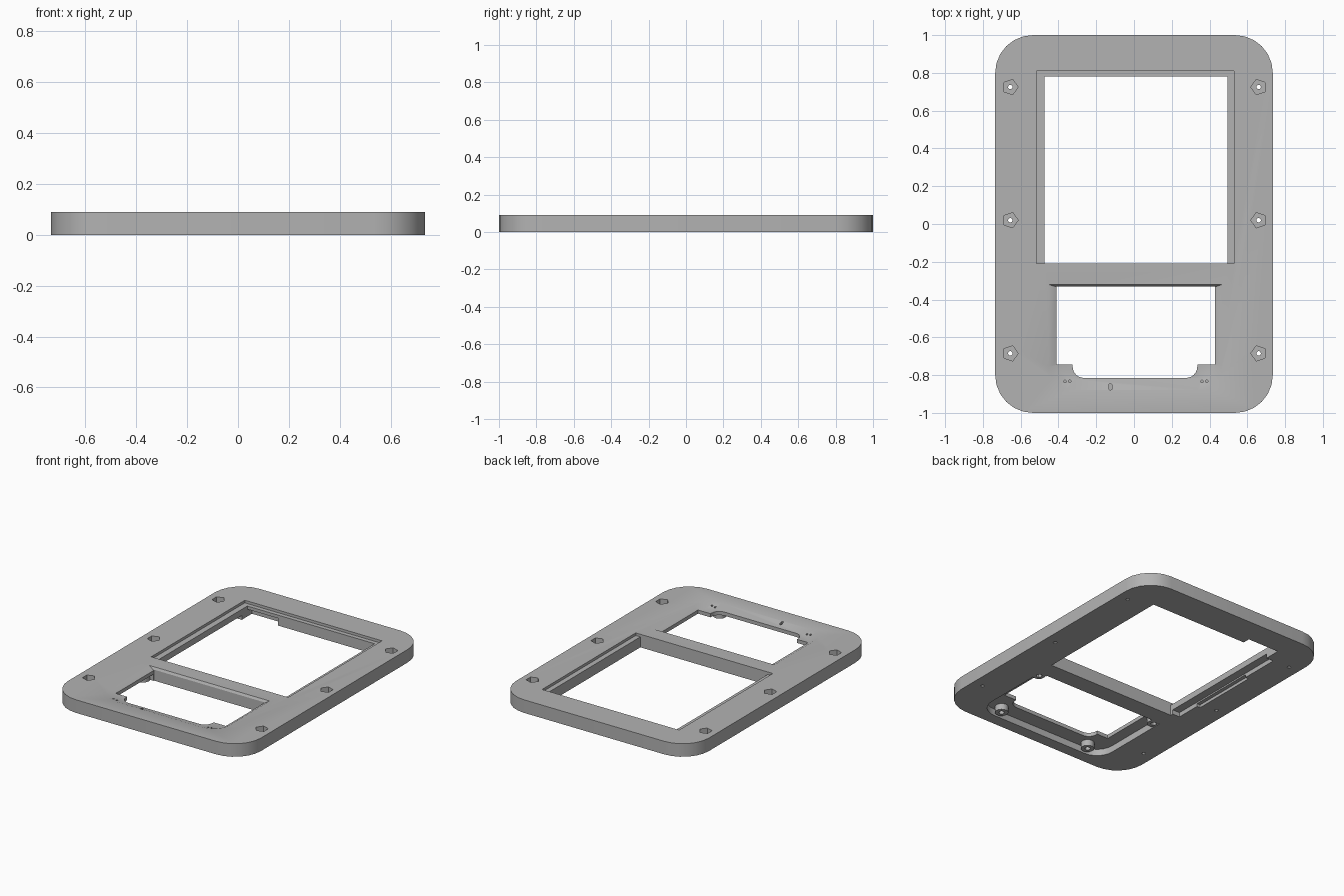
import bpy, bmesh, math

default = bpy.data.objects.get("Cube")
if default:
    bpy.data.objects.remove(default, do_unlink=True)

THICK = 0.09

grey = bpy.data.materials.new("plain_grey")
grey.use_nodes = True
COLOUR = (0.45, 0.45, 0.45, 1)
grey.diffuse_color = COLOUR
grey.node_tree.nodes["Principled BSDF"].inputs["Base Color"].default_value = COLOUR


def arc(cx, cy, r, start, end, steps):
    return [(cx + r * math.cos(math.radians(start + (end - start) * i / steps)),
             cy + r * math.sin(math.radians(start + (end - start) * i / steps)))
            for i in range(steps + 1)]


def rounded(x0, x1, y0, y1, front, back, steps=6):
    """Counter-clockwise rectangle with separate front and back corner radii."""
    pts = []
    for x, y, r, a in ((x1, y1, back, 0), (x0, y1, back, 90),
                       (x0, y0, front, 180), (x1, y0, front, 270)):
        cx = x - r if x == x1 else x + r
        cy = y - r if y == y1 else y + r
        pts += arc(cx, cy, r, a, a + 90, steps) if r else [(x, y)]
    return pts


def prism(name, low, z0, z1, high=None):
    """Solid between a low outline and an optional different high outline."""
    high = high or low
    bm = bmesh.new()
    a = [bm.verts.new((x, y, z0)) for x, y in low]
    b = [bm.verts.new((x, y, z1)) for x, y in high]
    bm.faces.new(a[::-1])
    bm.faces.new(b)
    n = len(a)
    for i in range(n):
        j = (i + 1) % n
        bm.faces.new((a[i], a[j], b[j], b[i]))
    bmesh.ops.recalc_face_normals(bm, faces=bm.faces)
    mesh = bpy.data.meshes.new(name)
    bm.to_mesh(mesh)
    bm.free()
    mesh.materials.append(grey)
    obj = bpy.data.objects.new(name, mesh)
    bpy.context.collection.objects.link(obj)
    return obj


def disc(x, y, r, sides, turn=0):
    return arc(x, y, r, turn, turn + 360, sides)[:-1]


def combine(target, tool, operation="DIFFERENCE"):
    mod = target.modifiers.new("bool", "BOOLEAN")
    mod.operation = operation
    mod.solver = "EXACT"
    mod.object = tool
    bpy.context.view_layer.objects.active = target
    bpy.ops.object.modifier_apply(modifier=mod.name)
    bpy.data.objects.remove(tool, do_unlink=True)


def cut(low, z0, z1, high=None):
    combine(frame, prism("cutter", low, z0, z1, high))


# Outer plate
frame = prism("frame_plate", rounded(-0.735, 0.735, -1, 1, 0.2, 0.2), 0, THICK)

# Large window with a shallow stepped rim
cut(rounded(-0.475, 0.495, -0.21, 0.78, 0, 0), -0.1, 0.2)
cut(rounded(-0.515, 0.53, -0.21, 0.81, 0, 0), 0.072, 0.2)

# Underside pockets beside the window
cut(rounded(-0.53, -0.45, -0.19, 0.72, 0, 0), -0.1, 0.03)
cut(rounded(-0.555, -0.45, -0.02, 0.45, 0, 0), -0.1, 0.02)
cut(rounded(-0.475, -0.24, 0.7, 0.83, 0, 0), -0.1, 0.05)

# Recess under the small opening
cut(rounded(-0.49, 0.49, -0.92, -0.335, 0.12, 0), -0.1, 0.045)

# Screw bosses inside the recess
bosses = [(s * x, y) for s in (-1, 1) for x, y in ((0.35, -0.868), (0.467, -0.365))]
for x, y in bosses:
    combine(frame, prism("boss", disc(x, y, 0.042, 16), 0.004, 0.055), "UNION")

# Sloping dish around the small opening
cut(rounded(-0.41, 0.43, -0.82, -0.333, 0.1, 0), 0.07, 0.095,
    rounded(-0.46, 0.475, -0.895, -0.318, 0.13, 0))

# Small opening with a narrower rounded front notch
opening = [(0.43, -0.33), (-0.41, -0.33), (-0.41, -0.745), (-0.325, -0.745)]
opening += arc(-0.265, -0.755, 0.06, 180, 270, 6)
opening += arc(0.275, -0.755, 0.06, 270, 360, 6)
opening += [(0.335, -0.745), (0.43, -0.745)]
cut(opening, -0.1, 0.2)

# Blind screw holes in the bosses
for x, y in bosses:
    cut(disc(x, y, 0.018, 12), -0.1, 0.04)

# Nut pockets with through holes down both sides
for x, turn in ((-0.655, 0), (0.66, 180)):
    for y in (0.725, 0.02, -0.685):
        cut(disc(x, y, 0.042, 5, turn), 0.05, 0.2)
        cut(disc(x, y, 0.012, 10), -0.1, 0.2)

# Tiny indicator holes and slot in the front lip
for x in (-0.365, -0.34, 0.36, 0.385):
    cut(disc(x, -0.833, 0.007, 8), 0.056, 0.2)
cut(rounded(-0.133, -0.117, -0.878, -0.846, 0.006, 0.006, 3), 0.056, 0.2)

# Smooth the rounded walls, keep edges sharp
bpy.ops.object.select_all(action="DESELECT")
frame.select_set(True)
bpy.context.view_layer.objects.active = frame
bpy.ops.object.shade_smooth_by_angle(angle=math.radians(30))
